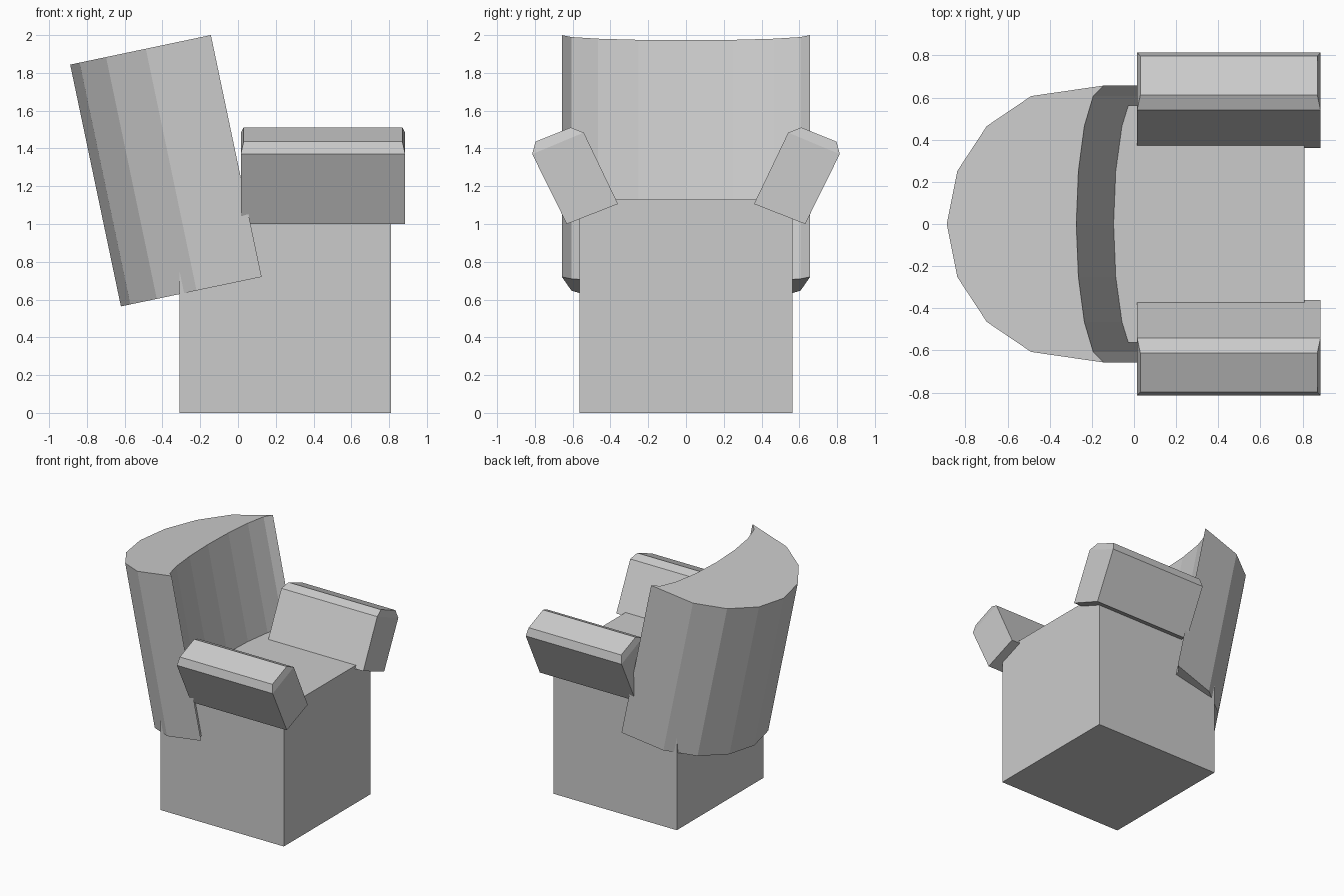
import bpy, bmesh, math
from mathutils import Vector

if "Cube" in bpy.data.objects:
    bpy.data.objects.remove(bpy.data.objects["Cube"])


def make_object(name, bm):
    bmesh.ops.recalc_face_normals(bm, faces=bm.faces)
    mesh = bpy.data.meshes.new(name)
    bm.to_mesh(mesh)
    bm.free()
    obj = bpy.data.objects.new(name, mesh)
    bpy.context.collection.objects.link(obj)
    return obj


# Seat block
bm = bmesh.new()
bmesh.ops.create_cube(bm, size=1)
bmesh.ops.scale(bm, vec=(1.12, 1.125, 1.13), verts=bm.verts)
bmesh.ops.translate(bm, vec=(0.25, 0, 0.565), verts=bm.verts)
make_object("seat", bm)

# Backrest: crescent profile, extruded and leaned backwards
HALF_WIDTH, HOLLOW, HEIGHT = 0.657, 0.133, 1.308
depths = [0, 0.352, 0.567, 0.71, 0.761, 0.71, 0.567, 0.352, 0]
angles = [math.radians(-90 + 22.5 * i) for i in range(9)]
outer = [(-d, HALF_WIDTH * math.sin(a)) for d, a in zip(depths, angles)]
inner = [(-HOLLOW * math.cos(a), HALF_WIDTH * math.sin(a)) for a in angles[1:-1]]
bm = bmesh.new()
base = bm.faces.new([bm.verts.new((x, y, 0)) for x, y in outer + inner[::-1]])
result = bmesh.ops.extrude_face_region(bm, geom=[base], use_keep_orig=True)
top = [v for v in result["geom"] if isinstance(v, bmesh.types.BMVert)]
bmesh.ops.translate(bm, vec=(0, 0, HEIGHT), verts=top)
back = make_object("backrest", bm)
back.location = (0.125, 0, 0.72)
back.rotation_euler.y = math.radians(-11.85)

# Armrests: slanted block with a chamfered top pad, mirrored across the chair
X0, X1, CHAMFER = 0.015, 0.885, 0.015
levels = [  # inner edge (y, z), outer edge (y, z), inset of the ends
    ((0.36, 1.106), (0.631, 1.0), 0),
    ((0.541, 1.484), (0.814, 1.37), 0),
    ((0.611, 1.511), (0.797, 1.436), CHAMFER),
]
bm = bmesh.new()
rings = []
for (yi, zi), (yo, zo), inset in levels:
    a, b = X0 + inset, X1 - inset
    corners = [(a, yi, zi), (b, yi, zi), (b, yo, zo), (a, yo, zo)]
    rings.append([bm.verts.new(Vector(c)) for c in corners])
for low, high in zip(rings, rings[1:]):
    for i in range(4):
        j = (i + 1) % 4
        bm.faces.new((low[i], low[j], high[j], high[i]))
bm.faces.new(rings[0][::-1])
bm.faces.new(rings[-1])
arms = make_object("armrests", bm)
mirror = arms.modifiers.new("mirror", "MIRROR")
mirror.use_axis = (False, True, False)
